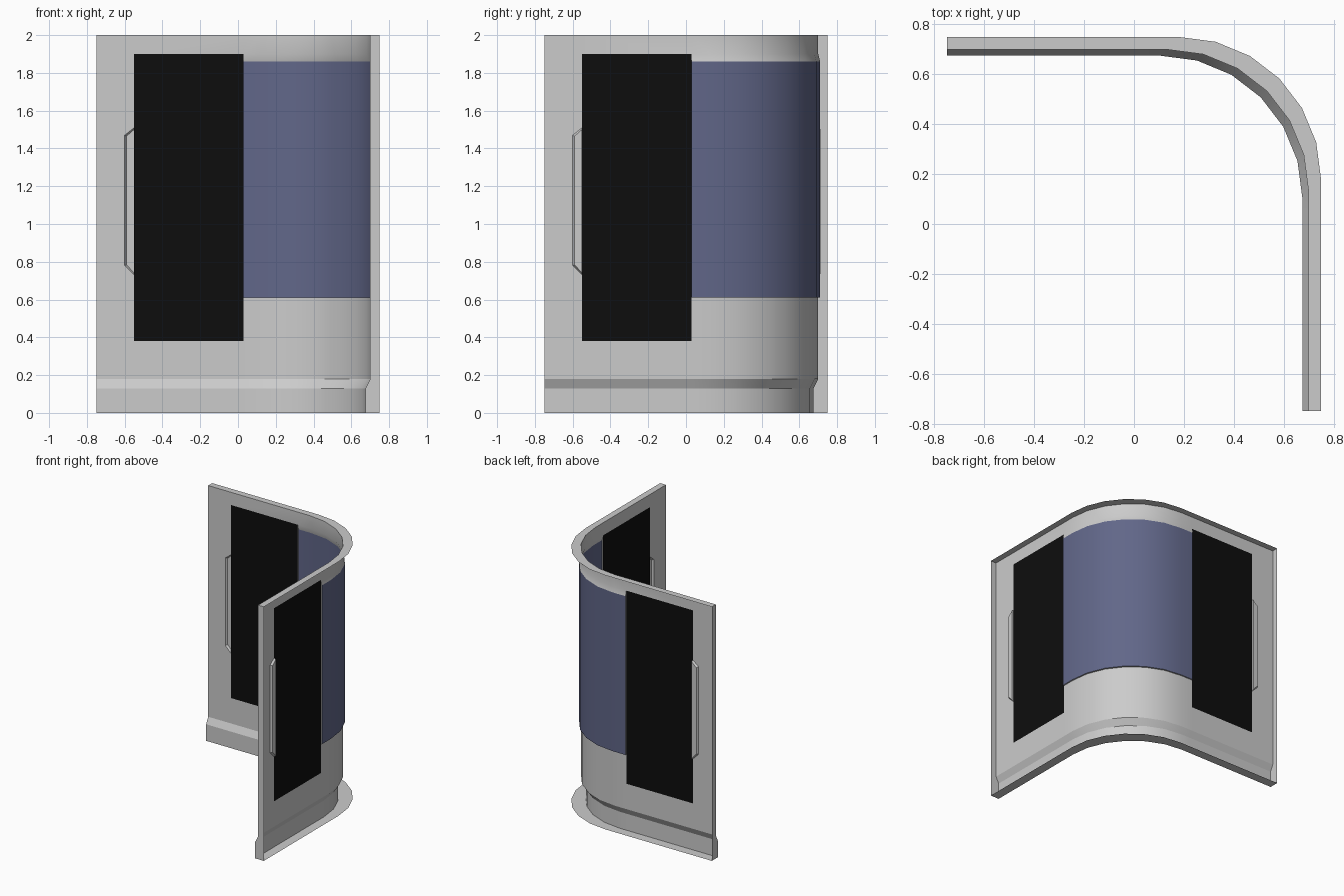
import bpy, bmesh
from math import sin, cos, radians

if "Cube" in bpy.data.objects:
    bpy.data.objects.remove(bpy.data.objects["Cube"])

H = 0.75                      # half width of the corner piece
ARC_C, ARC_R = 0.18, 0.57     # outer corner arc


def path(d, straight):
    """Plan line at depth d in from the outside; straight = positions on each arm."""
    c = ARC_C - d
    left = [(x, H - d) for x in straight]
    arc = [(c + ARC_R * sin(radians(a)), c + ARC_R * cos(radians(a)))
           for a in range(0, 91, 15)]
    return left + arc + [(y, x) for x, y in reversed(left)]


def sweep(bm, straight, rows):
    """Skin a list of (z, depth) rows along the L-shaped path."""
    grid = [[bm.verts.new((x, y, z)) for x, y in path(d, straight)] for z, d in rows]
    for a, b in zip(grid, grid[1:]):
        for i in range(len(a) - 1):
            bm.faces.new((a[i], a[i + 1], b[i + 1], b[i]))


def face(bm, pts, swap=False):
    """Face from (along, depth, z) points on the left arm, or mirrored to the right arm."""
    co = [(u, H - d, z) for u, d, z in pts]
    if swap:
        co = [(y, x, z) for x, y, z in reversed(co)]
    bm.faces.new([bm.verts.new(p) for p in co])


def finish(name, bm, mat=None):
    bmesh.ops.remove_doubles(bm, verts=bm.verts, dist=0.0005)
    me = bpy.data.meshes.new(name)
    bm.to_mesh(me)
    bm.free()
    ob = bpy.data.objects.new(name, me)
    bpy.context.collection.objects.link(ob)
    if mat:
        me.materials.append(mat)
    bpy.context.view_layer.objects.active = ob
    ob.select_set(True)
    bpy.ops.object.shade_smooth_by_angle(angle=radians(20))
    ob.select_set(False)


def material(name, col):
    m = bpy.data.materials.new(name)
    m.diffuse_color = (*col, 1)
    m.use_nodes = True
    m.node_tree.nodes["Principled BSDF"].inputs["Base Color"].default_value = m.diffuse_color
    return m


black = material("black", (0.004, 0.004, 0.004))
blue = material("blue", (0.12, 0.135, 0.25))

WALL, DEEP = 0.05, 0.04
X0, X1, X2 = -0.75, -0.55, 0.03     # wall end, door start, door end
Z0, Z1 = 0.38, 1.9                  # door bottom and top

# wall shell: skirting, top band, and the area around the curved panel
bm = bmesh.new()
sweep(bm, [X0, X1, X2], [(0, 0), (0, 0.075), (0.13, 0.075), (0.18, WALL), (Z0, WALL)])
sweep(bm, [X0, X1, X2], [(Z1, WALL), (2, WALL), (2, 0)])
sweep(bm, [X2], [(Z0, WALL), (0.61, WALL), (0.61, DEEP)])
sweep(bm, [X2], [(1.86, DEEP), (Z1, WALL)])
notch = [(X1, 0.73), (-0.6, 0.78), (-0.6, 1.47), (X1, 1.51)]
for s in (False, True):
    # wall end cap
    face(bm, [(X0, 0, 0), (X0, 0.075, 0), (X0, 0.075, 0.13), (X0, WALL, 0.18),
              (X0, WALL, 2), (X0, 0, 2)], s)
    # wall beside the door, cut around the handle notch
    face(bm, [(u, WALL, z) for u, z in
              [(X0, Z0), (X1, Z0)] + notch + [(X1, Z1), (X0, Z1)]], s)
    # side of the curved panel recess
    face(bm, [(X2, WALL, 0.61), (X2, DEEP, 0.61), (X2, DEEP, 1.86), (X2, WALL, Z1)], s)
finish("corner_wall", bm)

# curved blue panel
bm = bmesh.new()
sweep(bm, [X2], [(0.61, DEEP), (1.86, DEEP)])
finish("curved_panel", bm, blue)

floor = [(X1, 0.74), (-0.59, 0.785), (-0.59, 1.465), (X1, 1.5)]
for side, s in (("left", False), ("right", True)):
    # black door panel
    bm = bmesh.new()
    face(bm, [(X1, WALL, Z0), (X2, WALL, Z0), (X2, WALL, Z1), (X1, WALL, Z1)], s)
    finish(side + "_door", bm, black)
    # handle notch: sloped sides and floor
    bm = bmesh.new()
    for i in range(4):
        j = (i + 1) % 4
        face(bm, [(notch[j][0], WALL, notch[j][1]), (notch[i][0], WALL, notch[i][1]),
                  (floor[i][0], 0.035, floor[i][1]), (floor[j][0], 0.035, floor[j][1])], s)
    face(bm, [(u, 0.035, z) for u, z in reversed(floor)], s)
    finish(side + "_handle_notch", bm)
